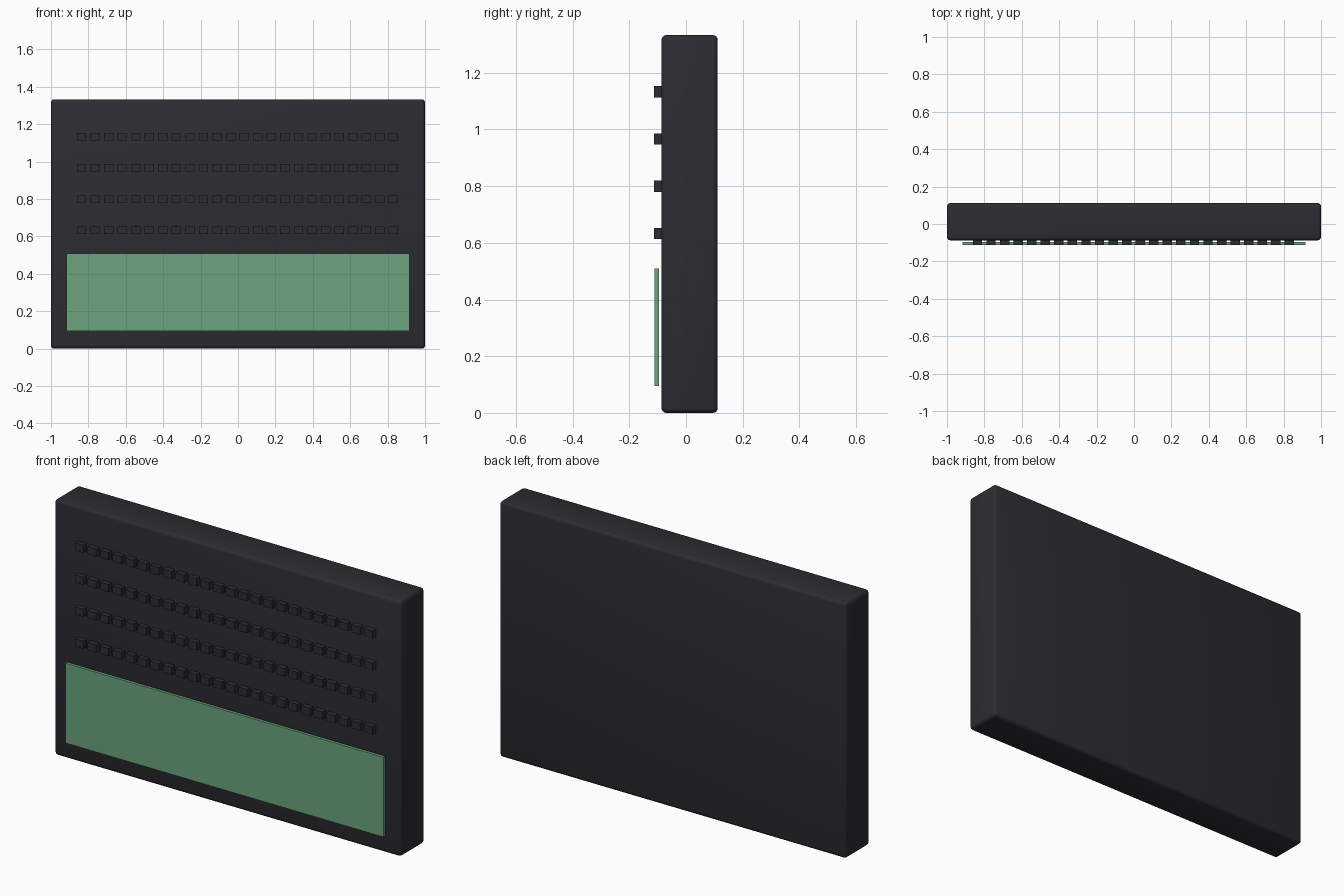
import bpy
import math

if "Cube" in bpy.data.objects:
    bpy.data.objects.remove(bpy.data.objects["Cube"], do_unlink=True)


def make_material(name, colour):
    mat = bpy.data.materials.new(name)
    mat.use_nodes = True
    mat.diffuse_color = (*colour, 1)
    bsdf = next(n for n in mat.node_tree.nodes if n.type == "BSDF_PRINCIPLED")
    bsdf.inputs["Base Color"].default_value = (*colour, 1)
    return mat


def make_box(name, low, high, mat):
    """Box spanning two opposite corners."""
    centre = [(a + b) / 2 for a, b in zip(low, high)]
    bpy.ops.mesh.primitive_cube_add(size=1, location=centre)
    obj = bpy.context.object
    obj.name = name
    obj.scale = [b - a for a, b in zip(low, high)]
    bpy.ops.object.transform_apply(location=False, rotation=False, scale=True)
    obj.data.materials.append(mat)
    return obj


charcoal = make_material("charcoal", (0.025, 0.025, 0.032))
dark_grey = make_material("dark grey", (0.024, 0.026, 0.031))
green = make_material("screen green", (0.145, 0.37, 0.205))

# Slab casing with softened edges
casing = make_box("casing", (-1, -0.087, 0), (1, 0.112, 1.333), charcoal)
bevel = casing.modifiers.new("rounded edges", "BEVEL")
bevel.width = 0.017
bevel.segments = 3
bpy.ops.object.modifier_apply(modifier=bevel.name)
bpy.ops.object.shade_smooth_by_angle(angle=math.radians(40))

# Thin screen standing just off the front
make_box("screen", (-0.917, -0.112, 0.094), (0.917, -0.096, 0.51), green)

# Rows of small raised blocks above the screen
ROWS, COLUMNS = 4, 24
PITCH_X, PITCH_Z = 0.0725, 0.1667
first_x = -PITCH_X * (COLUMNS - 1) / 2 - 0.003
block = make_box("block", (-0.025, -0.113, -0.02), (0.025, -0.085, 0.02), dark_grey)
for row in range(ROWS):
    for col in range(COLUMNS):
        copy = block if row == col == 0 else block.copy()
        copy.name = f"block_row{row + 1}_{col + 1}"
        copy.location.x = first_x + col * PITCH_X
        copy.location.z = 0.633 + row * PITCH_Z
        if copy is not block:
            bpy.context.collection.objects.link(copy)
